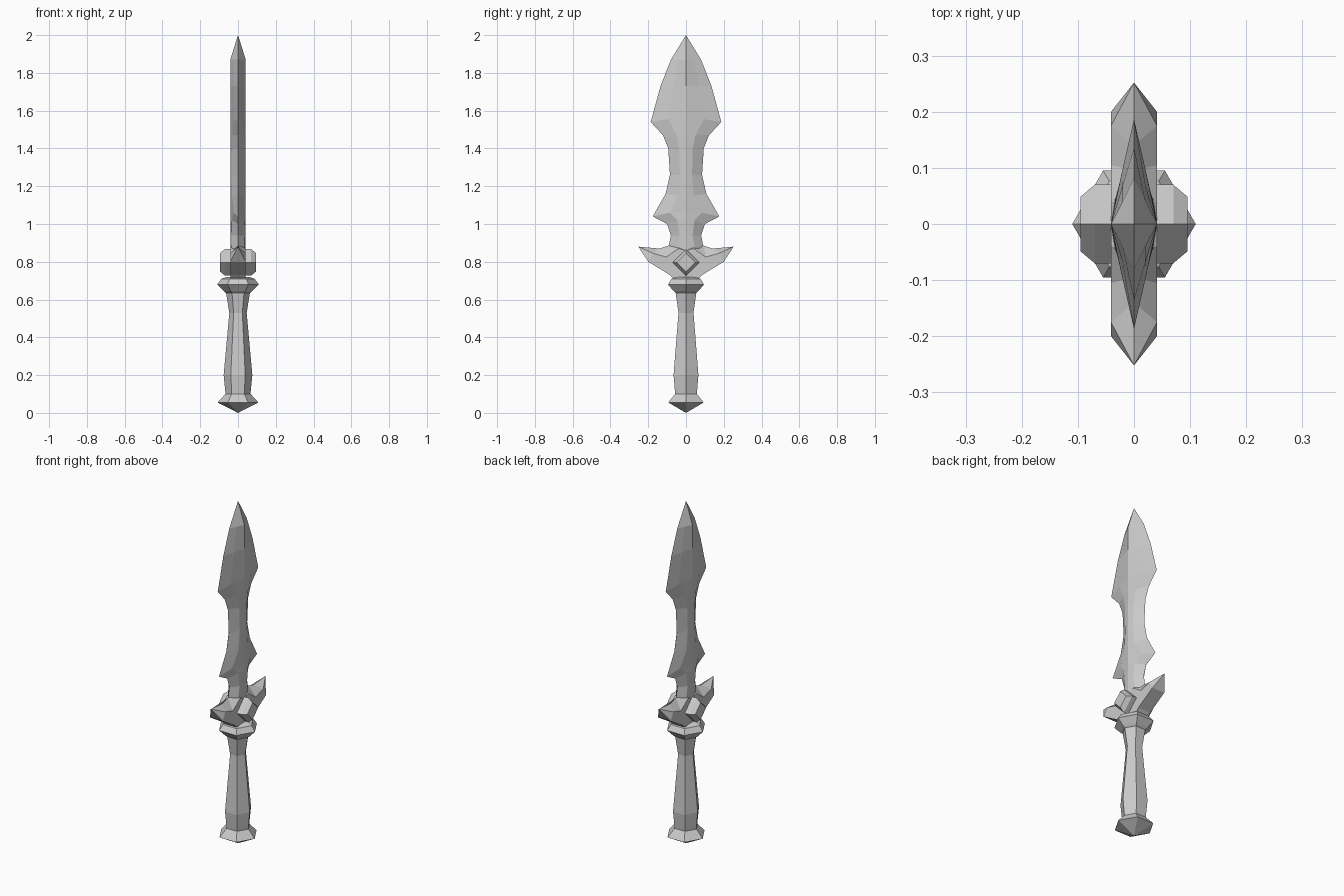
import bpy, bmesh, math

cube = bpy.data.objects.get("Cube")
if cube:
    bpy.data.objects.remove(cube, do_unlink=True)

steel = bpy.data.materials.new("grey_steel")
GREY = (0.6, 0.6, 0.6, 1)
steel.use_nodes = True
steel.diffuse_color = GREY
steel.node_tree.nodes["Principled BSDF"].inputs["Base Color"].default_value = GREY


def loft(name, rings, closed=True):
    """Skin a list of equal-length point rings; a ring of one point is a tip."""
    bm = bmesh.new()
    rows = [[bm.verts.new(p) for p in ring] for ring in rings]
    for a, b in zip(rows, rows[1:]):
        n = max(len(a), len(b))
        for i in range(n):
            j = (i + 1) % n
            quad = [a[i % len(a)], a[j % len(a)], b[j % len(b)], b[i % len(b)]]
            bm.faces.new(list(dict.fromkeys(quad)))
    for row in (rows[0], rows[-1]):
        if len(row) > 2:
            bm.faces.new(row)
    bmesh.ops.recalc_face_normals(bm, faces=bm.faces)
    mesh = bpy.data.meshes.new(name)
    bm.to_mesh(mesh)
    bm.free()
    mesh.materials.append(steel)
    obj = bpy.data.objects.new(name, mesh)
    bpy.context.collection.objects.link(obj)
    return obj


def hex_turn(name, profile):
    """Six-sided turned part from (radius, height) pairs."""
    rings = []
    for r, z in profile:
        angles = [math.radians(60 * k) for k in range(6)]
        rings.append([(r * math.cos(a), r * math.sin(a), z) for a in angles] if r else [(0, 0, z)])
    return loft(name, rings)


# Pommel, grip and collar
hex_turn("pommel", [(0, 0), (0.108, 0.055), (0.067, 0.1)])
hex_turn("grip", [(0.066, 0.1), (0.076, 0.2), (0.046, 0.53), (0.064, 0.64)])
hex_turn("collar", [(0.064, 0.635), (0.076, 0.645), (0.11, 0.68), (0.088, 0.71), (0.06, 0.72)])

# Blade: edge height, edge width, shoulder height, shoulder width, shoulder depth
T = 0.041
stations = [
    (0.80, 0.085, 0.80, 0.04, 0.036),
    (0.88, 0.092, 0.88, 0.045, 0.034),
    (0.94, 0.080, 0.94, 0.035, 0.034),
    (1.00, 0.100, 1.02, 0.045, 0.033),
    (1.04, 0.176, 1.06, 0.085, 0.022),
    (1.16, 0.108, 1.15, 0.042, 0.032),
    (1.26, 0.085, 1.26, 0.032, 0.034),
    (1.40, 0.094, 1.40, 0.036, 0.033),
    (1.47, 0.122, 1.47, 0.050, 0.031),
    (1.54, 0.187, 1.555, 0.095, 0.021),
    (1.73, 0.135, 1.73, 0.068, 0.0205),
    (1.87, 0.080, 1.87, 0.040, 0.0205),
]
rings = []
for ze, w, zs, s, d in stations:
    half = [(0, w, ze), (d, s, zs), (T, 0, zs), (d, -s, zs)]
    rings.append(half + [(-x, -y, z) for x, y, z in half])
rings.append([(0, 0, 2)])
loft("blade", rings)

# Guard: flat cheeks with a raised ridge along the top, mirrored front to back
ridge = [(0, 0.90), (0.04, 0.90), (0.095, 0.885), (0.14, 0.87)]
upper = [(0, 0.86), (0.04, 0.87), (0.105, 0.825), (0.175, 0.845)]
lower = [(0, 0.71), (0.065, 0.71), (0.085, 0.73), (0.2, 0.80)]
rings = []
for (yr, zr), (yu, zu), (yl, zl) in zip(ridge, upper, lower):
    rings.append([(0, yr, zr), (T, yu, zu), (T, yl, zl), (-T, yl, zl), (-T, yu, zu)])
back = [[(x, -y, z) for x, y, z in ring] for ring in rings[:0:-1]]
loft("guard", [[(0, -0.252, 0.88)]] + back + rings + [[(0, 0.252, 0.88)]])

# Bevelled square gem on each cheek
for side, label in ((1, "left"), (-1, "right")):
    rings = []
    for x, r in ((0.03, 0.07), (0.07, 0.07), (0.095, 0.049)):
        rings.append([(side * x, y * r, 0.797 + z * r) for y, z in ((1, 0), (0, 1), (-1, 0), (0, -1))])
    loft("gem_" + label, rings)
